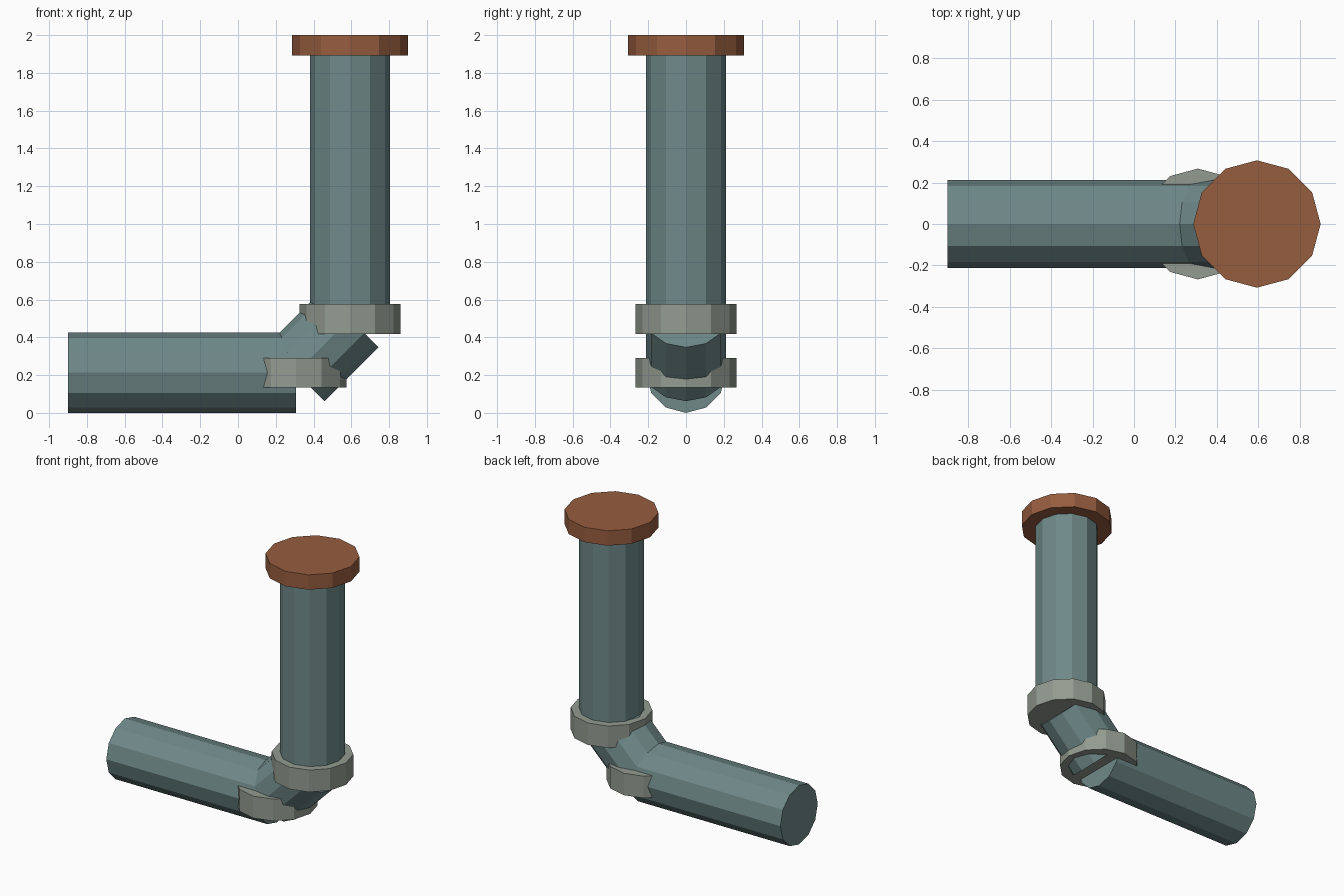
import bpy
from mathutils import Vector
from math import atan2

if "Cube" in bpy.data.objects:
    bpy.data.objects.remove(bpy.data.objects["Cube"])


def material(name, rgb):
    m = bpy.data.materials.new(name)
    m.diffuse_color = (*rgb, 1)
    m.use_nodes = True
    m.node_tree.nodes["Principled BSDF"].inputs["Base Color"].default_value = m.diffuse_color
    return m


teal = material("teal_paint", (0.16, 0.25, 0.25))
grey = material("grey_metal", (0.29, 0.33, 0.28))
rust = material("rust_paint", (0.31, 0.11, 0.05))


def rod(name, a, b, radius, mat):
    """12-sided solid cylinder between two (x, z) points in the y = 0 plane."""
    a, b = Vector((a[0], 0, a[1])), Vector((b[0], 0, b[1]))
    d = b - a
    bpy.ops.mesh.primitive_cylinder_add(
        vertices=12, radius=radius, depth=d.length,
        location=(a + b) / 2, rotation=(0, atan2(d.x, d.z), 0))
    ob = bpy.context.object
    ob.name = name
    ob.data.materials.append(mat)


R = 0.2125               # pipe radius
low = (0.308, R)         # lower bend point
high = (0.593, R + 0.285)  # upper bend point

# Pipe runs
rod("horizontal_pipe", (-0.9, R), low, R, teal)
rod("diagonal_pipe", low, high, R, teal)
rod("vertical_pipe", high, (high[0], 1.92), R, teal)

# Collars at both bends
for name, (x, z) in (("lower_collar", low), ("upper_collar", high)):
    rod(name, (x, z - 0.079), (x, z + 0.079), 0.267, grey)

# Top cap
rod("top_cap", (high[0], 1.893), (high[0], 2.0), 0.307, rust)
